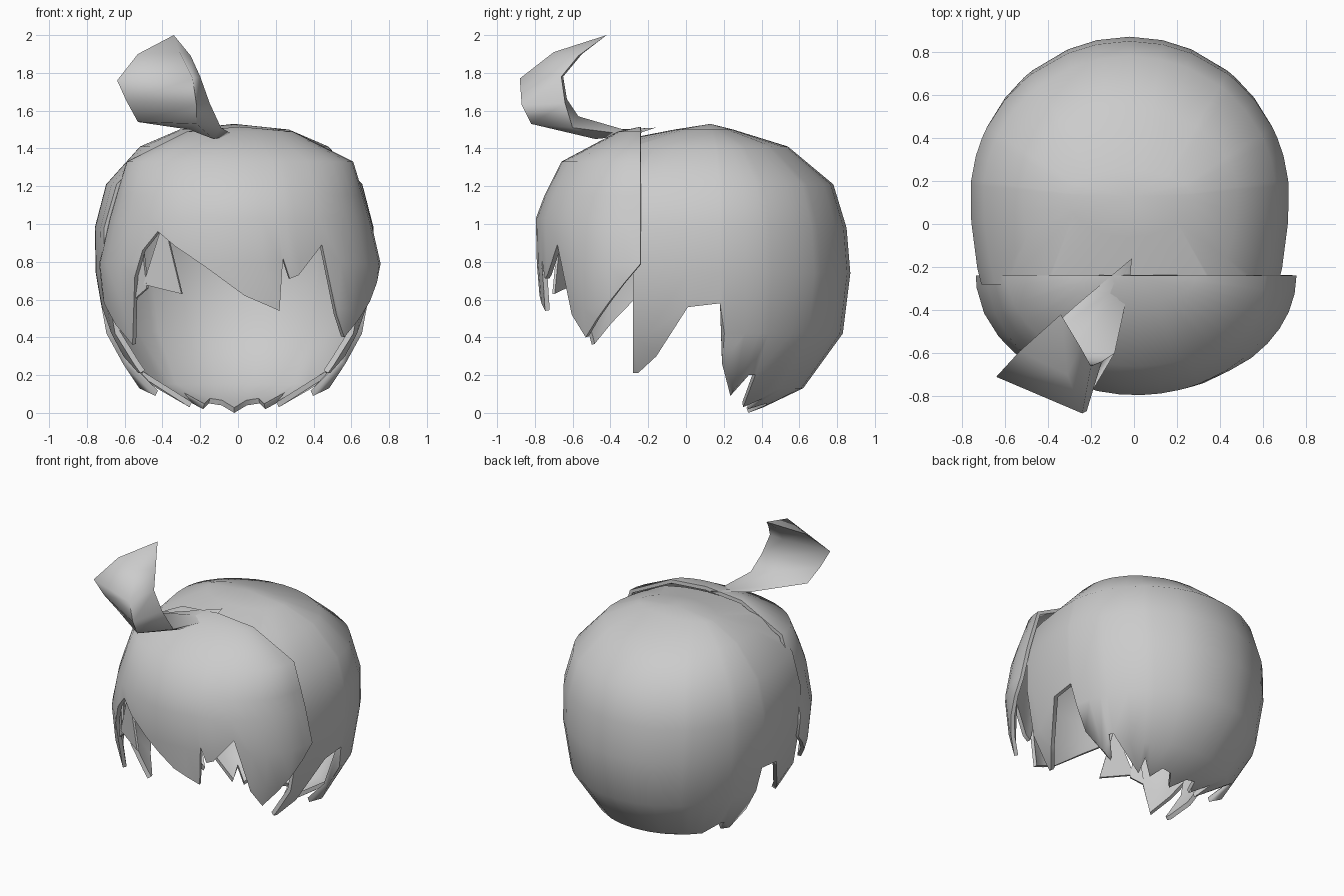
import bpy, bmesh, math

if "Cube" in bpy.data.objects:
    bpy.data.objects.remove(bpy.data.objects["Cube"])

hair = bpy.data.materials.new("hair grey")
hair.use_nodes = True
GREY = (0.6, 0.6, 0.6, 1)
hair.diffuse_color = GREY
hair.node_tree.nodes["Principled BSDF"].inputs["Base Color"].default_value = GREY


def finish(name, bm, thickness=0.0, angle=60):
    """Turn a bmesh into a smooth, optionally thickened object."""
    bmesh.ops.remove_doubles(bm, verts=bm.verts, dist=1e-5)
    bmesh.ops.recalc_face_normals(bm, faces=bm.faces)
    mesh = bpy.data.meshes.new(name)
    bm.to_mesh(mesh)
    bm.free()
    mesh.materials.append(hair)
    ob = bpy.data.objects.new(name, mesh)
    bpy.context.collection.objects.link(ob)
    bpy.ops.object.select_all(action='DESELECT')
    ob.select_set(True)
    bpy.context.view_layer.objects.active = ob
    if thickness:
        mod = ob.modifiers.new("thickness", 'SOLIDIFY')
        mod.thickness = thickness
        mod.offset = -1
        bpy.ops.object.modifier_apply(modifier=mod.name)
    bpy.ops.object.shade_smooth_by_angle(angle=math.radians(angle))


def fill(hem, step):
    """Add in-between columns where hem points are far apart."""
    out = [hem[0]]
    for (a, za), (b, zb) in zip(hem, hem[1:]):
        n = max(1, math.ceil((b - a) / step))
        out += [(a + (b - a) * i / n, za + (zb - za) * i / n) for i in range(1, n + 1)]
    return out


def radii(profile, z):
    """Half width and half depth of a profile at a height."""
    for (z0, x0, y0), (z1, x1, y1) in zip(profile, profile[1:]):
        if z >= z1:
            t = (z0 - z) / (z0 - z1)
            return x0 + (x1 - x0) * t, y0 + (y1 - y0) * t
    return profile[-1][1:]


def shell(hem, point, profile):
    """Columns falling from a common top through the profile levels to a jagged hem."""
    bm = bmesh.new()
    cols = [[bm.verts.new(point(math.radians(az), max(level[0], z_hem))) for level in profile]
            for az, z_hem in hem]
    for a, b in zip(cols, cols[1:]):
        for i in range(len(profile) - 1):
            bm.faces.new((a[i], a[i + 1], b[i + 1], b[i]))
    bmesh.ops.remove_doubles(bm, verts=bm.verts, dist=1e-5)
    return bm


# Back of the hair: dome, azimuth 0 at the back; levels are height, half width, half depth
BACK = [(1.53, 0, 0), (1.50, .29, .12), (1.41, .50, .41), (1.21, .68, .65), (.98, .74, .72), (.74, .735, .74),
        (.42, .68, .70), (.13, .52, .49), (.03, .30, .28), (0, .20, .20)]


def back_point(az, z):
    rx, ry = radii(BACK, z)
    if math.cos(az) < 0:
        ry *= 1.6
    return (-0.02 + rx * math.sin(az), 0.13 + ry * math.cos(az), z)


half = [(0, .0), (12, .04), (23, .05), (38, .02), (42, .08), (52, .03), (64, .2), (68, .2), (75, .09),
        (84, .26), (86, .58), (96, .56), (107, .30), (116, .21), (130, .21), (180, .21)]
hem = fill([(-a, z) for a, z in reversed(half[1:])] + half, 18)
bm = shell(hem, back_point, BACK)
# Open the dome at the face
bmesh.ops.bisect_plane(bm, geom=bm.verts[:] + bm.edges[:] + bm.faces[:],
                       plane_co=(0, -0.28, 0), plane_no=(0, -1, 0), clear_outer=True)
finish("back_hair", bm, 0.03)


# Fringe: half dome flaring downwards, azimuth 0 at the front centre
FRINGE = [(1.515, 0, 0), (1.49, .28, .12), (1.33, .60, .42), (1.15, .655, .51), (1.03, .69, .555),
          (.79, .745, .55), (.55, .72, .53), (.35, .66, .50)]


def fringe_point(az, z, k=1.0):
    rx, ry = radii(FRINGE, z)
    return (0.01 + k * rx * math.sin(az), -0.24 - k * ry * math.cos(az), z)


fringe_hem = fill([(-90, .64), (-84, .58), (-59, .36), (-49, .72), (-45, .86), (-38, .96), (-28, .88),
                   (-15, .78), (2, .62), (17, .54), (18, .82), (21, .71), (25, .73), (37, .89),
                   (46, .52), (55, .40), (72, .59), (90, .79)], 14)
finish("fringe", shell(fringe_hem, fringe_point, FRINGE), 0.025)

# Loose locks tucked just under the fringe: azimuth and height of each corner
locks = {
    "right_brow_lock": [(-37, 1.02), (-46, .68), (-26, .63)],
    "right_temple_lock": [(-50, .95), (-53, .60), (-44, .66)],
}
for name, corners in locks.items():
    bm = bmesh.new()
    bm.faces.new([bm.verts.new(fringe_point(math.radians(a), z, 0.97)) for a, z in corners])
    finish(name, bm, 0.015)

# Curled tuft: four-sided sections (left edge, outer ridge, right edge, inner ridge)
root, tip = (-.01, -.16, 1.51), (-.34, -.42, 2.0)
sections = [
    [(-.26, -.37, 1.50), (-.13, -.48, 1.45), (-.02, -.28, 1.47), (-.13, -.33, 1.50)],
    [(-.53, -.61, 1.54), (-.22, -.82, 1.53), (-.09, -.60, 1.51), (-.28, -.57, 1.57)],
    [(-.59, -.67, 1.65), (-.22, -.87, 1.63), (-.15, -.64, 1.64), (-.29, -.63, 1.66)],
    [(-.64, -.71, 1.76), (-.24, -.88, 1.77), (-.20, -.66, 1.78), (-.31, -.65, 1.78)],
    [(-.53, -.59, 1.90), (-.31, -.70, 1.91), (-.25, -.57, 1.89), (-.34, -.55, 1.90)],
]
bm = bmesh.new()
rings = [[bm.verts.new(c) for c in s] for s in sections]
v_root, v_tip = bm.verts.new(root), bm.verts.new(tip)
for i in range(4):
    j = (i + 1) % 4
    bm.faces.new((v_root, rings[0][i], rings[0][j]))
    for a, b in zip(rings, rings[1:]):
        bm.faces.new((a[i], b[i], b[j], a[j]))
    bm.faces.new((rings[-1][i], v_tip, rings[-1][j]))
finish("curled_tuft", bm, angle=75)
